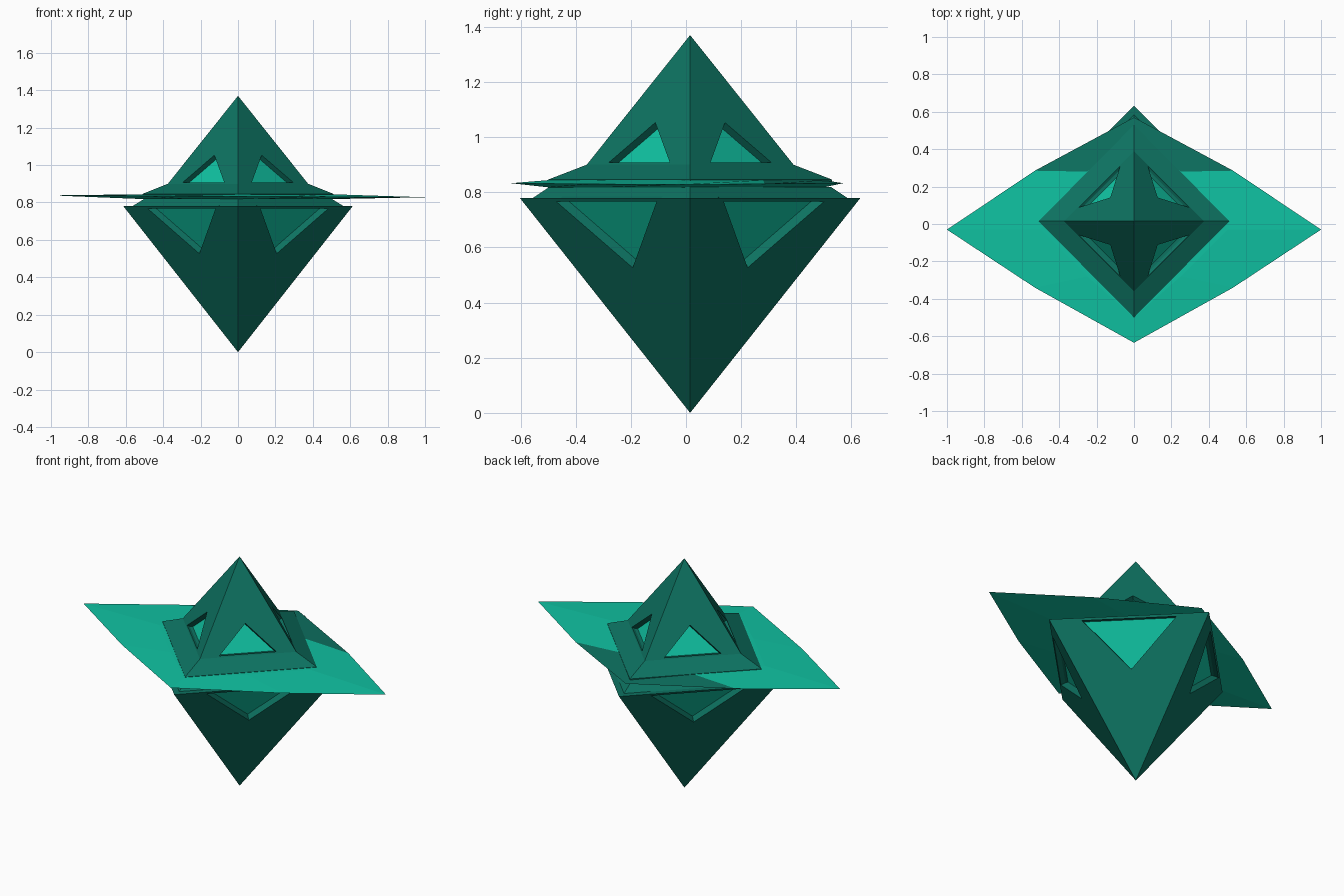
import bpy, bmesh
from mathutils import Vector

if "Cube" in bpy.data.objects:
    bpy.data.objects.remove(bpy.data.objects["Cube"])


def material(name, rgb):
    m = bpy.data.materials.new(name)
    m.diffuse_color = (*rgb, 1)
    m.use_nodes = True
    m.node_tree.nodes["Principled BSDF"].inputs["Base Color"].default_value = m.diffuse_color
    return m


DARK = material("dark_teal", (0.004, 0.17, 0.12))
BRIGHT = material("bright_teal", (0.005, 0.54, 0.36))
CY = 0.015  # y centre of the pyramids


def finish(name, bm):
    bmesh.ops.recalc_face_normals(bm, faces=bm.faces)
    me = bpy.data.meshes.new(name)
    bm.to_mesh(me)
    bm.free()
    me.materials.append(DARK)
    me.materials.append(BRIGHT)
    ob = bpy.data.objects.new(name, me)
    bpy.context.collection.objects.link(ob)
    return ob


def diamond(rx, ry, z):
    return [Vector(p) for p in ((rx, CY, z), (0, CY + ry, z), (-rx, CY, z), (0, CY - ry, z))]


def pyramid(name, rx, ry, z_base, z_tip, depth):
    """Four-sided pyramid with a recessed bright triangular panel in each face."""
    bm = bmesh.new()
    base = [bm.verts.new(p) for p in diamond(rx, ry, z_base)]
    tip = bm.verts.new((0, CY, z_tip))
    bm.faces.new(base)
    centre = Vector((0, CY, z_base * 0.75 + z_tip * 0.25))
    for i in range(4):
        a, b = base[i], base[(i + 1) % 4]
        pts = [a.co.lerp(b.co, s).lerp(tip.co, t)
               for s, t in ((0.2, 0.017), (0.8, 0.017), (0.5, 0.325))]
        n = (b.co - a.co).cross(tip.co - a.co).normalized()
        if n.dot(centre - a.co) < 0:
            n = -n
        rim = [bm.verts.new(p) for p in pts]
        floor = [bm.verts.new(p + n * depth) for p in pts]
        outer = [a, b, tip]
        for k in range(3):
            j = (k + 1) % 3
            bm.faces.new((outer[k], outer[j], rim[j], rim[k]))
            bm.faces.new((rim[k], rim[j], floor[j], floor[k]))
        bm.faces.new(floor).material_index = 1
    return finish(name, bm)


def loft(name, rings):
    """Closed solid through a stack of rings."""
    bm = bmesh.new()
    loops = [[bm.verts.new(p) for p in r] for r in rings]
    n = len(loops[0])
    for lo, hi in zip(loops, loops[1:]):
        for i in range(n):
            j = (i + 1) % n
            bm.faces.new((lo[i], lo[j], hi[j], hi[i]))
    bm.faces.new(loops[0])
    bm.faces.new(loops[-1])
    return finish(name, bm)


def octagon(tip, side, back, front, z, tilt=0.0):
    """Outline from right tip, mirrored in x; side = (x, y_back, y_front)."""
    sx, yb, yf = side
    pts = [(tip, -0.03), (sx, yb), (0, back), (-sx, yb),
           (-tip, -0.03), (-sx, yf), (0, front), (sx, yf)]
    return [Vector((x, y, z - tilt * x)) for x, y in pts]


# upper and lower pyramids
pyramid("upper_pyramid", 0.375, 0.375, 0.9, 1.37, 0.03)
pyramid("lower_pyramid", 0.613, 0.618, 0.78, 0.0, 0.04)

# sloping collars above and below the wing plate
loft("upper_collar", [diamond(0.51, 0.515, 0.825), diamond(0.51, 0.515, 0.846),
                      diamond(0.375, 0.375, 0.9)])
loft("lower_collar", [diamond(0.565, 0.57, 0.78), diamond(0.5, 0.51, 0.82)])

# wide thin wing plate, thicker in the middle
wing = loft("wing_plate", [
    octagon(0.5, (0.25, 0.26, -0.28), 0.5, -0.5, 0.818),
    octagon(1.0, (0.53, 0.285, -0.34), 0.57, -0.635, 0.833, 0.005),
    octagon(0.5, (0.25, 0.28, -0.28), 0.5, -0.5, 0.844)])
# bright plate with a dark rear section on top
for f in wing.data.polygons:
    c = f.center
    f.material_index = 0 if (c.y > 0.3 and f.normal.z > 0) else 1
